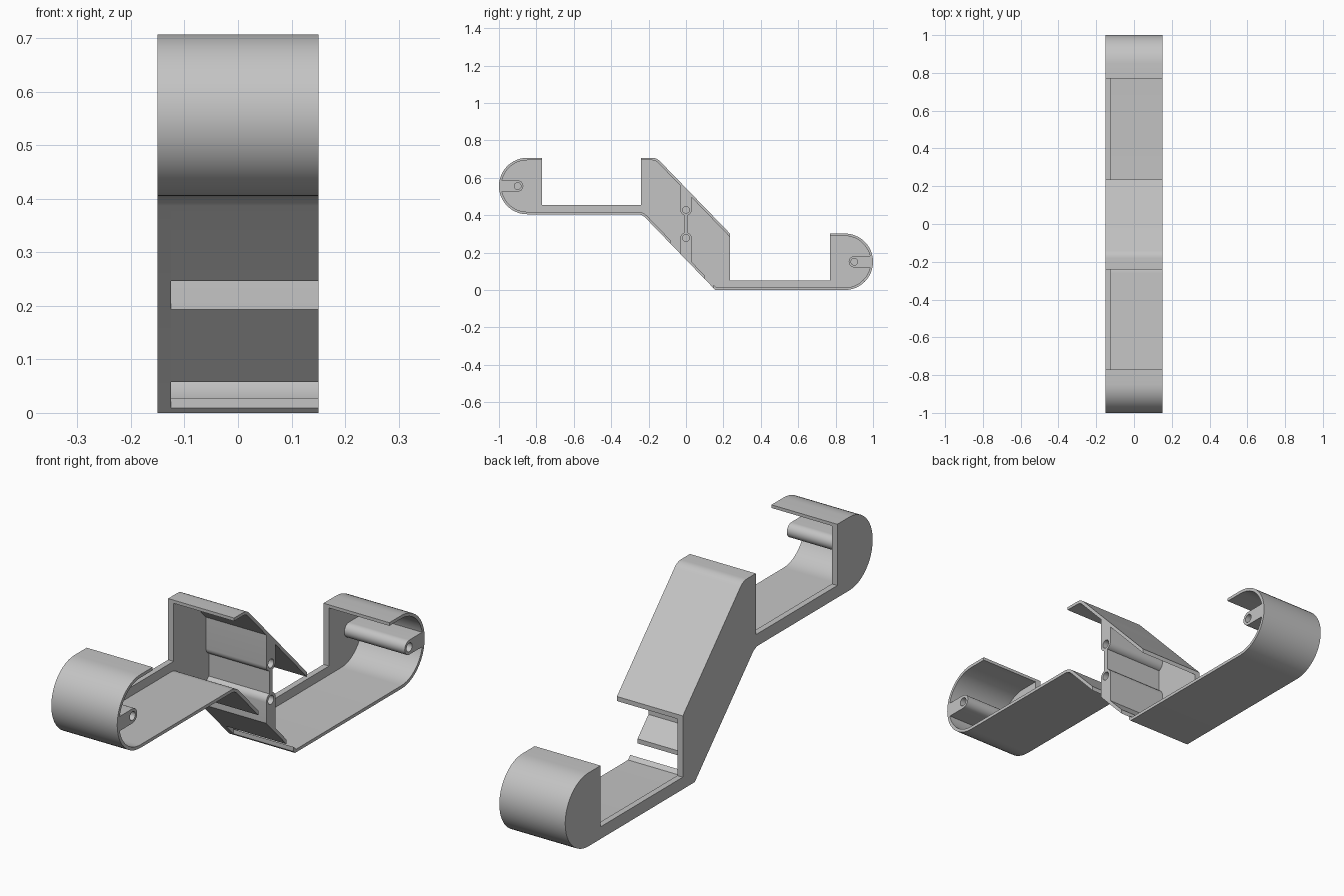
import bpy
import math
from mathutils import Vector, Matrix

cube = bpy.data.objects.get("Cube")
if cube:
    bpy.data.objects.remove(cube, do_unlink=True)

grey = bpy.data.materials.new("plain grey")
grey.use_nodes = True
COLOUR = (0.55, 0.55, 0.55, 1)
grey.diffuse_color = COLOUR
grey.node_tree.nodes["Principled BSDF"].inputs["Base Color"].default_value = COLOUR

BACK, INNER, OPEN = -0.15, -0.125, 0.15   # depth stations along x
H = 0.707                                 # total height
R = 0.151                                 # radius of the end caps
LIFT = H - 2 * R                          # height of the upper tray
CAP = 1 - R                               # distance of the cap centres
FOOT = 0.157                              # where the slope meets the ground
BEND = -0.235                             # where the slope meets the upper tray
T = 0.013                                 # shell thickness
# local x, y, z of a profile become world y, z, x
TURN = Matrix(((0, 0, 1, 0), (1, 0, 0, 0), (0, 1, 0, 0), (0, 0, 0, 1)))


def extrude(name, loops, x0, x1):
    """Extrude closed (y, z) loops along x; inner loops become holes."""
    curve = bpy.data.curves.new(name, 'CURVE')
    curve.dimensions = '2D'
    curve.fill_mode = 'BOTH'
    curve.extrude = (x1 - x0) / 2
    for loop in loops:
        spline = curve.splines.new('POLY')
        spline.points.add(len(loop) - 1)
        for point, (y, z) in zip(spline.points, loop):
            point.co = (y, z, 0, 1)
        spline.use_cyclic_u = True
    ob = bpy.data.objects.new(name, curve)
    bpy.context.collection.objects.link(ob)
    bpy.ops.object.select_all(action='DESELECT')
    ob.select_set(True)
    bpy.context.view_layer.objects.active = ob
    bpy.ops.object.convert(target='MESH')
    ob = bpy.context.view_layer.objects.active
    ob.data.transform(Matrix.Translation(((x0 + x1) / 2, 0, 0)) @ TURN)
    ob.data.materials.clear()
    ob.data.materials.append(grey)
    bpy.ops.object.shade_smooth_by_angle(angle=math.radians(30))


def arc(cy, cz, r, start, end, n=24):
    angles = [math.radians(start + (end - start) * i / n) for i in range(n + 1)]
    return [(cy + r * math.cos(a), cz + r * math.sin(a)) for a in angles]


def fillet(before, corner, after, d=0.025, n=6):
    """Round a corner, starting d away from it on each side."""
    b, c, a = Vector(before), Vector(corner), Vector(after)
    p, q = c + (b - c).normalized() * d, c + (a - c).normalized() * d
    return [tuple(p.lerp(c, i / n).lerp(c.lerp(q, i / n), i / n)) for i in range(n + 1)]


def shell(name, path):
    """A thin wall on the left of a path, with its ends cut upright."""
    pts = [Vector(p) for p in path]
    dirs = [(b - a).normalized() for a, b in zip(pts, pts[1:])]
    normals = [Vector((-d.y, d.x)) for d in dirs]
    inner = [pts[0] + Vector((0, T / normals[0].y))]
    for p, m, n in zip(pts[1:], normals, normals[1:]):
        inner.append(p + (m + n) * T / (1 + m.dot(n)))
    inner.append(pts[-1] + Vector((0, T / normals[-1].y)))
    extrude(name, [[tuple(p) for p in pts + inner[::-1]]], INNER, OPEN)


def turned(points):
    """Half turn about the middle of the side profile."""
    return [(-y, H - z) for y, z in points]


def on_slope(y):
    """Point on the lower slope."""
    return (y, LIFT * (FOOT - y) / (FOOT - BEND))


# Profile pieces, each running anticlockwise
upper_cap = [(-0.77, H)] + arc(-CAP, H - R, R, 90, 270)
lower_cap = arc(CAP, R, R, -90, 90) + [(0.77, 2 * R)]
tray_bend = fillet((-CAP, LIFT), (BEND, LIFT), on_slope(0))
cover_bend = turned(fillet(on_slope(0), on_slope(FOOT), (CAP, 0)))
cover_end = (-BEND, 2 * R)

# Back plate: the full side silhouette
bottom = upper_cap + tray_bend + [on_slope(FOOT)] + lower_cap
top = [(0.77, 0.05), (0.235, 0.05), cover_end] + cover_bend
top += [(-0.24, H), (-0.24, 0.455), (-0.77, 0.455)]
extrude("back_plate", [bottom + top], BACK, INNER)

# Thin outer walls
shell("upper_tray_wall", upper_cap + tray_bend + [on_slope(-0.082)])
shell("slope_wall", [on_slope(-0.028), on_slope(0.101)])
shell("lower_tray_wall", [on_slope(0.148), on_slope(FOOT)] + lower_cap)
shell("cover_wall", [cover_end] + cover_bend + [(-0.24, H)])


# Screw bosses: a block growing from a wall, with a round end around a hole
def boss(name, cy, cz, facing, base):
    outline = arc(cy, cz, 0.03, facing - 90, facing + 90, 16) + base
    hole = arc(cy, cz, 0.018, 0, 345, 23)
    extrude(name, [outline, hole], INNER, OPEN)


MID = H / 2
cap_base = [(-0.992, H - R + 0.03), (-0.992, H - R - 0.03)]
boss("upper_end_boss", -0.9, H - R, 0, cap_base)
boss("lower_end_boss", 0.9, R, 180, turned(cap_base))
foot = [on_slope(-0.03), on_slope(0.03)]
boss("lower_middle_boss", 0, MID - 0.075, 90, foot)
boss("upper_middle_boss", 0, MID + 0.075, 270, turned(foot))

# Thin web between the two middle bosses
extrude("middle_web", [[(-0.01, MID - 0.048), (0.01, MID - 0.048),
                        (0.01, MID + 0.048), (-0.01, MID + 0.048)]], INNER, OPEN)
